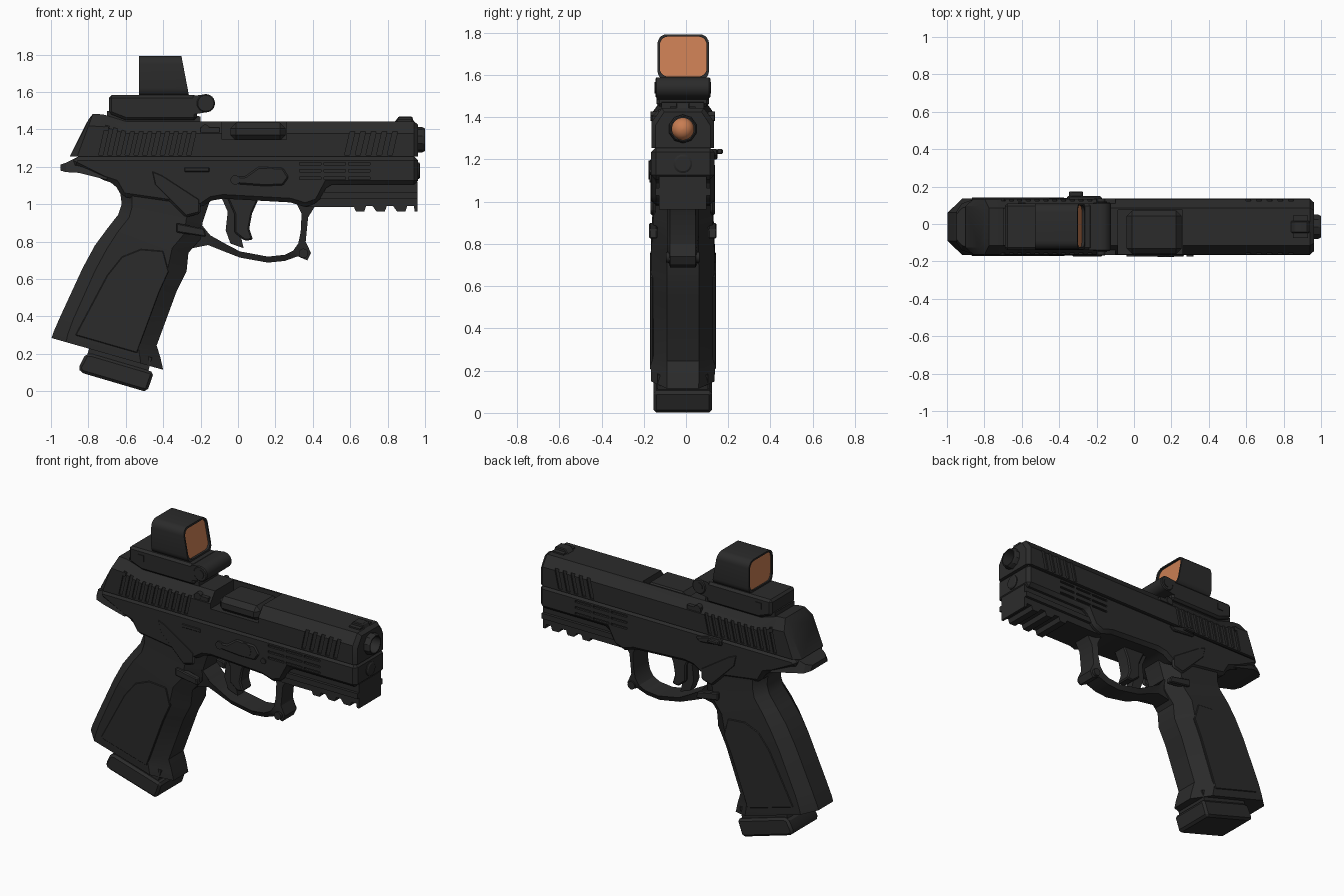
import bpy, bmesh, math

if "Cube" in bpy.data.objects:
    bpy.data.objects.remove(bpy.data.objects["Cube"])

YC = -0.015  # centre plane of the body


def material(name, rgb):
    m = bpy.data.materials.new(name)
    m.diffuse_color = (*rgb, 1)
    m.use_nodes = True
    m.node_tree.nodes["Principled BSDF"].inputs["Base Color"].default_value = m.diffuse_color
    return m


BLACK = material("matte black", (0.024, 0.024, 0.024))
COPPER = material("copper orange", (0.58, 0.205, 0.085))


def finish(name, bm, mat, bevel=0, cutters=()):
    """Make an object, apply bevel and boolean cuts, and shade by angle."""
    bmesh.ops.recalc_face_normals(bm, faces=bm.faces)
    me = bpy.data.meshes.new(name)
    bm.to_mesh(me)
    bm.free()
    me.materials.append(mat)
    ob = bpy.data.objects.new(name, me)
    bpy.context.collection.objects.link(ob)
    if bevel:
        b = ob.modifiers.new("bevel", 'BEVEL')
        b.width, b.segments, b.limit_method, b.angle_limit = bevel, 1, 'ANGLE', math.radians(40)
    for c in cutters:
        m = ob.modifiers.new("cut", 'BOOLEAN')
        m.operation, m.solver, m.object = 'DIFFERENCE', 'EXACT', c
    if ob.modifiers:
        dg = bpy.context.evaluated_depsgraph_get()
        ob.data = bpy.data.meshes.new_from_object(ob.evaluated_get(dg))
        ob.modifiers.clear()
    ob.data.shade_smooth()
    ob.data.set_sharp_from_angle(angle=math.radians(28))
    return ob


def add_loft(bm, rings, closed=False):
    vs = [[bm.verts.new(p) for p in r] for r in rings]
    n = len(vs[0])
    pairs = list(zip(vs, vs[1:])) + ([(vs[-1], vs[0])] if closed else [])
    for a, b in pairs:
        for i in range(n):
            j = (i + 1) % n
            bm.faces.new((a[i], a[j], b[j], b[i]))
    if not closed:
        bm.faces.new(vs[0][::-1])
        bm.faces.new(vs[-1])


def loft(name, rings, mat=BLACK, closed=False, **kw):
    bm = bmesh.new()
    add_loft(bm, rings, closed)
    return finish(name, bm, mat, **kw)


def prisms(name, items, mat=BLACK, **kw):
    """Extrude xz outlines; each item is (points, y0, y1) relative to the centre plane."""
    bm = bmesh.new()
    for pts, y0, y1 in items:
        add_loft(bm, [[(x, YC + y, z) for x, z in pts] for y in (y0, y1)])
    return finish(name, bm, mat, **kw)


def prism(name, pts, hw, **kw):
    return prisms(name, [(pts, -hw, hw)], **kw)


def both(pts, y0, y1):
    return [(pts, -y1, -y0), (pts, y0, y1)]


def rect(x0, x1, z0, z1, lean=0):
    return [(x0, z0), (x1, z0), (x1 + lean, z1), (x0 + lean, z1)]


def circle_x(x, z, r, n, y=0):
    """Ring around the x axis."""
    return [(x, YC + y + r * math.cos((i + .5) * math.tau / n),
             z + r * math.sin((i + .5) * math.tau / n)) for i in range(n)]


def disc(x, z, r, n=24):
    """Round xz outline."""
    return [(x + r * math.cos(i * math.tau / n), z + r * math.sin(i * math.tau / n)) for i in range(n)]


# ---- cutters: bore, serrations, ejection opening, frame slots
bore = loft("bore_cutter", [circle_x(x, 1.345, .052, 24) for x in (.75, 1.1)])
grooves = [rect(-.745 + i * .047, -.722 + i * .047, 1.264, 1.44, .04) for i in range(11)]
grooves += [rect(.57 + i * .057, .597 + i * .057, 1.264, 1.44, .04) for i in range(5)]
serrations = prisms("serration_cutter", [s for g in grooves for s in both(g, .139, .2)])
port = prisms("port_cutter", [(rect(-.085, .26, 1.345, 1.6), -.3, .09)])
slots = [rect(.33 + i * .13, .445 + i * .13, z, z + .013) for i in range(3) for z in (1.133, 1.172, 1.211)]
slot_cut = prisms("slot_cutter", [s for g in slots for s in both(g, .136, .2)])


# ---- slide: section swept along x with a sloped rear
def slide_ring(xb, xt, zt, inset=0):
    zb = 1.255
    sec = [(-.148, zb), (-.148, zt - .065), (-.1, zt), (.1, zt), (.148, zt - .065), (.148, zb)]
    return [(xb + (xt - xb) * (z - zb) / (zt - zb), YC + y * (1 - inset), z - (inset * .1 if z > 1.3 else 0))
            for y, z in sec]


loft("slide", [slide_ring(-.9, -.8, 1.478, .25), slide_ring(-.86, -.775, 1.484), slide_ring(-.72, -.72, 1.48),
               slide_ring(-.6, -.6, 1.443), slide_ring(.94, .94, 1.443), slide_ring(.963, .963, 1.438, .12)],
     cutters=(bore, serrations, port))
prisms("chamber_block", [(rect(-.04, .255, 1.34, 1.436), -.145, .087)], bevel=.03)
prisms("extractor", both(rect(-.2, -.1, 1.385, 1.41), .1, .15))

# ---- muzzle, bullet tip and recoil rod
loft("muzzle", [circle_x(x, 1.345, r, 10) for x, r in ((.75, .068), (.985, .068), (1.0, .06))], cutters=(bore,))
loft("bullet_tip", [circle_x(.755 + .05 * math.sin(a), 1.345, .053 * math.cos(a), 20)
                    for a in (0, .3, .6, .9, 1.2, 1.5)], mat=COPPER)
loft("recoil_rod", [circle_x(x, 1.18, r, 16) for x, r in ((.9, .045), (.968, .045), (.974, .036))])

# ---- frame with tail, and accessory rail
prism("frame", [(-.87, 1.257), (-.89, 1.215), (-.72, 1.13), (-.66, 1.11), (-.62, 1.04), (-.2, .98), (-.14, 1.02),
                (-.08, 1.03), (.28, 1.01), (.36, .985), (.43, 1.01), (.48, 1.105), (.963, 1.105), (.963, 1.257)],
      .15, bevel=.022, cutters=(slot_cut,))
loft("tail", [[(x, YC + s * w, z) for s, z in ((-1, a), (-.8, b), (.8, b), (1, a))]
              for x, w, a, b in ((-.948, .085, 1.18, 1.212), (-.92, .125, 1.172, 1.222),
                                 (-.85, .15, 1.168, 1.257), (-.7, .15, 1.13, 1.257))])
rail = [(.36, .985), (.62, .985)]
for x in (.62, .73, .84):
    rail += [(x + .01, .962), (x + .055, .962), (x + .065, .99), (x + .1, .99)]
rail += [(.945, .962), (.96, .962), (.96, 1.12), (.36, 1.12)]
prism("rail", rail, .112)
prism("rail_shoulder", [(.34, 1.03), (.96, 1.03), (.96, 1.065), (.34, 1.065)], .13)

# ---- grip: eight-sided sections from bottom to top (back x,z, front x,z, half width)
SEC = [(0, -.5), (.13, -1), (.8, -1), (1, -.5), (1, .5), (.8, 1), (.13, 1), (0, .5)]
GRIP = [(-.997, .285, -.4, .115, .15), (-.985, .32, -.415, .18, .152), (-.95, .4, -.435, .245, .152),
        (-.83, .66, -.33, .53, .152), (-.765, .78, -.275, .64, .152), (-.7, .868, -.265, .74, .15),
        (-.64, .945, -.2, .815, .145), (-.622, 1.0, -.19, .9, .14), (-.63, 1.07, -.15, 1.02, .14),
        (-.67, 1.14, -.1, 1.13, .142)]
loft("grip", [[(bx + (fx - bx) * t, YC + y * w, bz + (fz - bz) * t) for t, y in SEC] for bx, bz, fx, fz, w in GRIP])
prisms("grip_panel", both([(-.87, .3), (-.54, .205), (-.42, .53), (-.37, .64), (-.4, .75), (-.52, .76),
                           (-.62, .72), (-.7, .62)], .14, .156), bevel=.004)
prisms("thumb_ridge", both([(-.47, 1.19), (-.4, 1.16), (-.2, 1.03), (-.2, .95), (-.28, .93), (-.45, 1.1)],
                           .13, .153), bevel=.012)

# ---- magazine
prism("magazine_body", [(-.82, .15), (-.78, .28), (-.46, .18), (-.49, .07)], .12)
prism("magazine_base", [(-.815, .2), (-.853, .125), (-.84, .1), (-.51, .003), (-.485, 0), (-.45, .1), (-.475, .11),
                        (-.78, .2)], .139, bevel=.014)

# ---- trigger guard and trigger
outer = [(-.27, .76), (-.16, .782), (-.08, .75), (.01, .715), (.16, .688), (.25, .697), (.32, .722), (.37, .7),
         (.39, .74), (.362, .8), (.375, .93), (.43, 1.02)]
inner = [(-.27, .92), (-.19, .885), (-.15, .835), (-.07, .79), (.01, .748), (.16, .72), (.25, .73), (.295, .752),
         (.322, .79), (.335, .85), (.34, .95), (.3, 1.03)]
bm = bmesh.new()
add_loft(bm, [[(x + 0, YC + y, z) for (x, z), y in ((o, -.06), (o, .06), (i, .076), (i, -.076))]
              for o, i in zip(outer, inner)])
finish("trigger_guard", bm, BLACK)
prism("guard_pin", disc(.35, .738, .025, 16), .08)
prism("trigger", [(-.09, 1.04), (-.055, .96), (-.066, .86), (-.04, .79), (.03, .765), (.015, .83), (.025, .93),
                  (.06, 1.04)], .03)
prism("trigger_shoe", [(-.06, 1.04), (-.02, .95), (-.02, .85), (.035, .805), (.08, .81), (.06, .87), (.075, .95),
                       (.115, 1.04)], .048, bevel=.008)

# ---- controls
prisms("magazine_release", both([(-.33, .9), (-.18, .87), (-.17, .825), (-.33, .85)], .12, .16), bevel=.006)
prisms("takedown_lever", [([(-.03, 1.11), (.13, 1.098), (.24, 1.1), (.272, 1.145), (.24, 1.195), (.11, 1.2),
                            (.04, 1.15), (-.035, 1.145)], -.16, -.14)], bevel=.008)
prisms("takedown_knob", [(disc(.17, 1.15, .045), -.162, -.14), (disc(-.015, 1.13, .025), -.16, -.14),
                         (disc(.3, 1.11, .018), -.158, -.14)])
prisms("slide_catch", [([(-.36, 1.215), (-.2, 1.2), (-.17, 1.225), (-.27, 1.25), (-.35, 1.25)], .13, .165),
                       ([(-.35, 1.225), (-.27, 1.225), (-.28, 1.25), (-.34, 1.25)], .16, .19)], bevel=.006)
prisms("frame_button", [(rect(-.29, -.15, 1.17, 1.2), -.154, -.14)], bevel=.01)
prism("front_sight", [(.83, 1.43), (.86, 1.47), (.93, 1.47), (.945, 1.43)], .032, bevel=.005)
prism("front_sight_base", rect(.85, .93, 1.43, 1.452), .06)

# ---- reflex sight: mount, base, hinge barrel
prism("sight_mount", [(-.7, 1.46), (-.6, 1.425), (-.2, 1.425), (-.2, 1.47), (-.7, 1.5)], .1)
prism("sight_base", [(-.69, 1.485), (-.6, 1.45), (-.22, 1.45), (-.22, 1.583), (-.69, 1.583)], .125, bevel=.014)
prism("sight_barrel", disc(-.172, 1.54, .049), .13, bevel=.006)
prism("sight_barrel_screw", disc(-.172, 1.54, .028, 12), .134)
prism("sight_bridge", [(-.24, 1.48), (-.17, 1.492), (-.17, 1.588), (-.24, 1.58)], .125)
prisms("sight_button", both(rect(-.62, -.58, 1.51, 1.55), .12, .13))
prisms("slide_screws", both(disc(-.705, 1.405, .014, 10), .13, .151)
       + both(disc(-.175, 1.405, .022, 12), .12, .152))


# ---- hood (open tube with a sloped front) and its two lenses
def hood_ring(xr, inset, slope):
    hw, z0, z1, r = .122 - inset, 1.575 + inset * 1.6, 1.793 - inset, .045 - inset * .5
    ring = []
    for cy, cz, a0 in ((hw - r, z1 - r, 0), (r - hw, z1 - r, 90), (r - hw, z0 + r, 180), (hw - r, z0 + r, 270)):
        for k in range(6):
            a = math.radians(a0 + k * 18)
            y, z = cy + r * math.cos(a), cz + r * math.sin(a)
            ring.append((xr - slope * (z - 1.58) * .19, YC + .002 + y, z))
    return ring


loft("sight_hood", [hood_ring(-.53, 0, 0), hood_ring(-.262, 0, 1), hood_ring(-.262, .011, 1),
                    hood_ring(-.53, .011, 0)], closed=True)
loft("front_lens", [hood_ring(x, .0105, 1) for x in (-.282, -.276)], mat=COPPER)
loft("rear_lens", [hood_ring(x, .0105, 0) for x in (-.52, -.514)], mat=COPPER)

for cutter in (bore, serrations, port, slot_cut):
    bpy.data.objects.remove(cutter)
